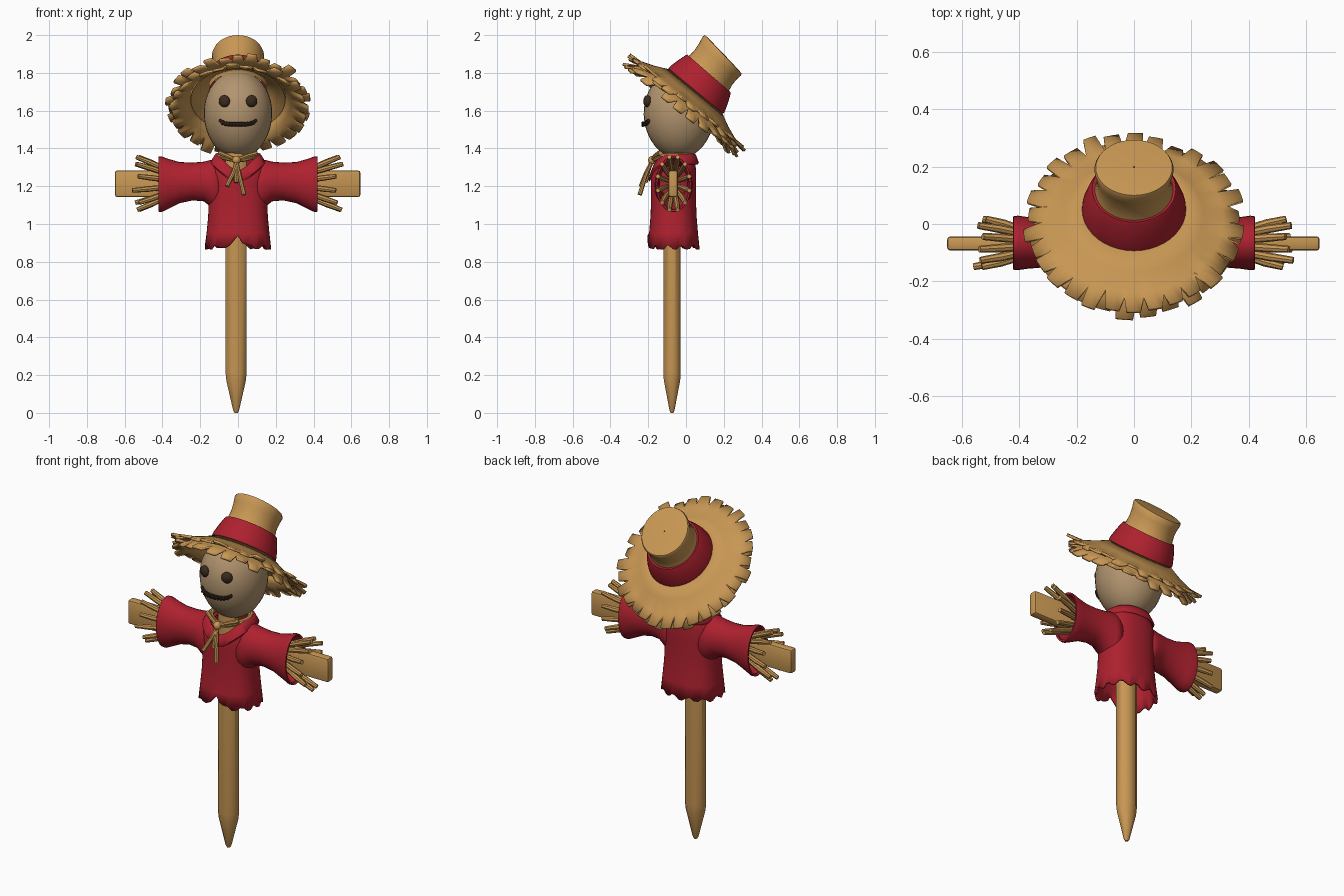
import bpy, bmesh, math, random
from mathutils import Vector, Matrix

if "Cube" in bpy.data.objects:
    bpy.data.objects.remove(bpy.data.objects["Cube"])

random.seed(4)
TAU = 2 * math.pi


def material(name, rgb):
    m = bpy.data.materials.new(name)
    m.diffuse_color = (*rgb, 1)
    m.use_nodes = True
    m.node_tree.nodes["Principled BSDF"].inputs["Base Color"].default_value = m.diffuse_color
    return m


STRAW = material("straw", (0.58, 0.31, 0.088))
RED = material("red_cloth", (0.42, 0.015, 0.028))
SACK = material("sackcloth", (0.45, 0.30, 0.16))
DARK = material("dark_brown", (0.045, 0.024, 0.013))


def finish(name, bm, mat, angle=40, thick=0):
    bmesh.ops.recalc_face_normals(bm, faces=bm.faces)
    me = bpy.data.meshes.new(name)
    bm.to_mesh(me)
    bm.free()
    ob = bpy.data.objects.new(name, me)
    bpy.context.collection.objects.link(ob)
    me.materials.append(mat)
    bpy.ops.object.select_all(action='DESELECT')
    ob.select_set(True)
    bpy.context.view_layer.objects.active = ob
    bpy.ops.object.shade_smooth_by_angle(angle=math.radians(angle))
    if thick:
        s = ob.modifiers.new("thickness", 'SOLIDIFY')
        s.thickness = thick
    return ob


def add_loft(bm, rings, cap=False, closed=False):
    """Skin a list of equally long rings of points."""
    vs = [[bm.verts.new(p) for p in r] for r in rings]
    n = len(vs[0])
    pairs = list(zip(vs, vs[1:])) + ([(vs[-1], vs[0])] if closed else [])
    for a, b in pairs:
        for i in range(n):
            j = (i + 1) % n
            bm.faces.new((a[i], a[j], b[j], b[i]))
    if cap:
        bm.faces.new(vs[0])
        bm.faces.new(vs[-1])


def circle(n, rx, ry, cx=0, cy=0, z=0, phase=0):
    return [Vector((cx + rx * math.cos(TAU * i / n + phase),
                    cy + ry * math.sin(TAU * i / n + phase), z)) for i in range(n)]


def add_tube(bm, pts, radii, n=8):
    """Tube of varying radius through a few points."""
    pts = [Vector(p) for p in pts]
    rings = []
    for i, p in enumerate(pts):
        t = pts[min(i + 1, len(pts) - 1)] - pts[max(i - 1, 0)]
        q = t.to_track_quat('Z', 'Y')
        rings.append([p + q @ v for v in circle(n, radii[i], radii[i])])
    add_loft(bm, rings, cap=True)


# pole with sharpened foot
bm = bmesh.new()
add_loft(bm, [circle(8, 0.06 * s, 0.05 * s, -0.01, -0.074, z, TAU / 16)
              for z, s in [(0, .15), (.012, .28), (.17, .93), (.21, 1), (1.42, 1)]], cap=True)
finish("pole", bm, STRAW, 50)

# cross bar
bm = bmesh.new()
bmesh.ops.create_cube(bm, size=1, matrix=Matrix.Translation((-0.002, -0.068, 1.213))
                      @ Matrix.Diagonal((1.3, 0.05, 0.14, 1)))
bmesh.ops.bevel(bm, geom=bm.edges[:], offset=0.012, segments=2, affect='EDGES', profile=0.5)
finish("cross_bar", bm, STRAW)

# shirt body: lofted, with ragged hem and a dipping neckline
CY, N = -0.066, 48


def dip(a):
    return max(0, -math.sin(a)) ** 3


def body_ring(z, rx, ry, neck=0, ragged=False):
    pts = []
    for i in range(N):
        a = TAU * i / N
        c, s = math.cos(a), math.sin(a)
        e = (abs(c) ** 2.4 + abs(s) ** 2.4) ** (-1 / 2.4)
        zz = z - neck * dip(a)
        if ragged:
            zz += (0.016 if i // 2 % 2 else 0) + random.uniform(-.006, .006)
            k = abs(i - 36)
            zz += max(0, 0.065 - 0.035 * k)
        pts.append(Vector((rx * e * c, CY + ry * e * s, zz)))
    return pts


bm = bmesh.new()
add_loft(bm, [body_ring(.87, .175, .137, ragged=True), body_ring(.955, .166, .129),
              body_ring(1.04, .158, .122), body_ring(1.12, .155, .119),
              body_ring(1.21, .157, .12), body_ring(1.28, .155, .12, .03),
              body_ring(1.33, .14, .114, .06), body_ring(1.365, .108, .1, .08)])
finish("shirt_body", bm, RED, 60, 0.012)

# folded collar
bm = bmesh.new()
add_loft(bm, [body_ring(z, rx, ry, d) for z, rx, ry, d in
              [(1.345, .103, .095, .075), (1.372, .109, .105, .085), (1.368, .122, .118, .09),
               (1.325, .148, .134, .09), (1.315, .143, .128, .09)]], closed=True)
finish("collar", bm, RED, 60)

# sleeves and the straw hands
for side, sx in (("left", -1), ("right", 1)):
    bm = bmesh.new()
    rings = []
    for x, top, bot, ry in [(.09, 1.345, 1.05, .1), (.14, 1.34, 1.085, .1), (.18, 1.33, 1.12, .092),
                            (.24, 1.325, 1.125, .085), (.31, 1.328, 1.11, .085),
                            (.37, 1.345, 1.08, .09), (.405, 1.358, 1.063, .095),
                            (.42, 1.357, 1.065, .094), (.422, 1.35, 1.075, .088)]:
        rings.append([Vector((sx * x, CY + v.x, (top + bot) / 2 + v.y))
                      for v in circle(28, ry, (top - bot) / 2)])
    add_loft(bm, rings)
    finish(side + "_sleeve", bm, RED, 60, 0.012)

    bm = bmesh.new()
    for k in range(12):
        a = TAU * (k + 0.5) / 12
        c, s = math.cos(a), math.sin(a)
        length = random.uniform(-.03, .015)
        pts = [(sx * x, CY + ry * c, 1.215 + rz * s) for x, ry, rz in
               [(.30, .03, .06), (.40, .05, .085), (.47 + length / 2, .07, .115),
                (.545 + length, .086, .145)]]
        add_tube(bm, pts, [.012, .014, .015, .012])
    finish(side + "_straw_hand", bm, STRAW)

# egg shaped sack head
bm = bmesh.new()
bmesh.ops.create_uvsphere(bm, u_segments=32, v_segments=20, radius=1)
HC = Vector((0, -0.037, 1.578))


def egg(z):
    return 1 + 0.04 * z


for v in bm.verts:
    e = egg(v.co.z)
    v.co = HC + Vector((v.co.x * .181 * e, v.co.y * .187 * e, v.co.z * .232))
finish("head", bm, SACK, 60)


def face_y(x, z):
    t = (z - HC.z) / .232
    return HC.y - .187 * egg(t) * math.sqrt(max(0, 1 - t * t - (x / (.181 * egg(t))) ** 2))


# button eyes
for side, x in (("left", -.072), ("right", .072)):
    bm = bmesh.new()
    bmesh.ops.create_uvsphere(bm, u_segments=16, v_segments=10, radius=1)
    y = face_y(x, 1.65)
    bmesh.ops.transform(bm, verts=bm.verts, matrix=Matrix.Translation((x, y - .004, 1.65))
                        @ Matrix.Rotation(x * 5, 4, 'Z') @ Matrix.Diagonal((.031, .02, .032, 1)))
    finish(side + "_eye", bm, DARK)

# stitched smile
bm = bmesh.new()
pts = []
for i in range(13):
    x = -.098 + .196 * i / 12
    z = 1.528 + .022 * abs(x / .098) ** 5
    pts.append((x, face_y(x, z) - .005, z))
add_tube(bm, pts, [.008] + [.011] * 11 + [.008])
for x, y, z in pts[1:-1]:
    add_tube(bm, [(x - .005, y - .007, z - .012), (x + .005, y - .007, z + .012)], [.005, .005], 6)
finish("mouth", bm, DARK)

# straw neck tie
bm = bmesh.new()
ring = []
for i in range(24):
    a = TAU * i / 24
    p = Vector((.108 * math.cos(a), CY + .098 * math.sin(a), 1.362 - .02 * dip(a)))
    d = Vector((math.cos(a), math.sin(a), 0))
    ring.append([p + d * v.x + Vector((0, 0, v.y)) for v in circle(8, .015, .015)])
add_loft(bm, ring, closed=True)
K = Vector((-.008, -.178, 1.338))
bmesh.ops.create_uvsphere(bm, u_segments=12, v_segments=8, radius=.023,
                          matrix=Matrix.Translation(K))
for mid, end in [((-.025, -.212, 1.27), (-.058, -.238, 1.2)),
                 ((.01, -.215, 1.25), (.032, -.245, 1.155)),
                 ((-.01, -.2, 1.28), (-.008, -.215, 1.22)),
                 ((-.055, -.165, 1.36), (-.1, -.14, 1.378)),
                 ((.045, -.165, 1.36), (.1, -.135, 1.375))]:
    add_tube(bm, [K, mid, end], [.009, .011, .012])
finish("neck_tie", bm, STRAW)

# tilted hat: everything is built upright and then moved by this matrix
HAT = (Matrix.Translation((0, .057, 1.71)) @ Matrix.Rotation(math.radians(-39.5), 4, 'X')
       @ Matrix.Diagonal((.96, 1, 1, 1)))


def hat_part(name, bm, mat, angle=40, thick=0):
    bmesh.ops.transform(bm, matrix=HAT, verts=bm.verts)
    return finish(name, bm, mat, angle, thick)


def turned(profile, n=40):
    """Rings whose upper end leans back a little."""
    rings = []
    for r, z in profile:
        ring = circle(n, r, r, 0, -.012 * z / .23, z)
        for v in ring:
            v.z -= v.y * .12 * max(0, z / .235) ** 2
        rings.append(ring)
    return rings


# crown
bm = bmesh.new()
add_loft(bm, turned([(.17, -.01), (.15, .08), (.139, .115), (.135, .15), (.138, .19),
                     (.144, .222), (.139, .233), (.12, .235), (.002, .236)]))
hat_part("hat_crown", bm, STRAW)

# red band
bm = bmesh.new()
add_loft(bm, turned([(.165, -.012), (.189, -.008), (.187, .01), (.172, .06), (.157, .1),
                     (.152, .108), (.14, .105)]), closed=True)
hat_part("hat_band", bm, RED)


# brim and under-fringe, each with ragged straw teeth
def brim(name, teeth, r_in, z_in, r_notch, z_notch, r_tip, z_tip, spin):
    rows = [[], [], [], []]
    for t in range(teeth):
        long = random.uniform(-.016, .014)
        drop = random.uniform(-.02, .02)
        for f, tip in ((0, 0), (.14, 1), (.45, 1), (.78, 1)):
            a = TAU * (t + f + spin + random.uniform(-.05, .05)) / teeth
            cut = random.uniform(-.012, .008)
            for row, r, z in zip(
                    rows,
                    (r_in, (r_in + r_notch) / 2, r_notch - .015, r_tip + long if tip else r_notch + cut),
                    (z_in, (z_in + z_notch) / 2 - .008, z_notch, z_tip + drop if tip else z_notch - .005)):
                row.append(Vector((r * math.cos(a), r * math.sin(a), z)))
    bm = bmesh.new()
    add_loft(bm, rows)
    hat_part(name, bm, STRAW, 35, .014)


brim("hat_brim", 30, .165, .0, .338, -.07, .395, -.088, 0)
brim("hat_under_fringe", 27, .27, -.058, .33, -.098, .38, -.125, .4)
